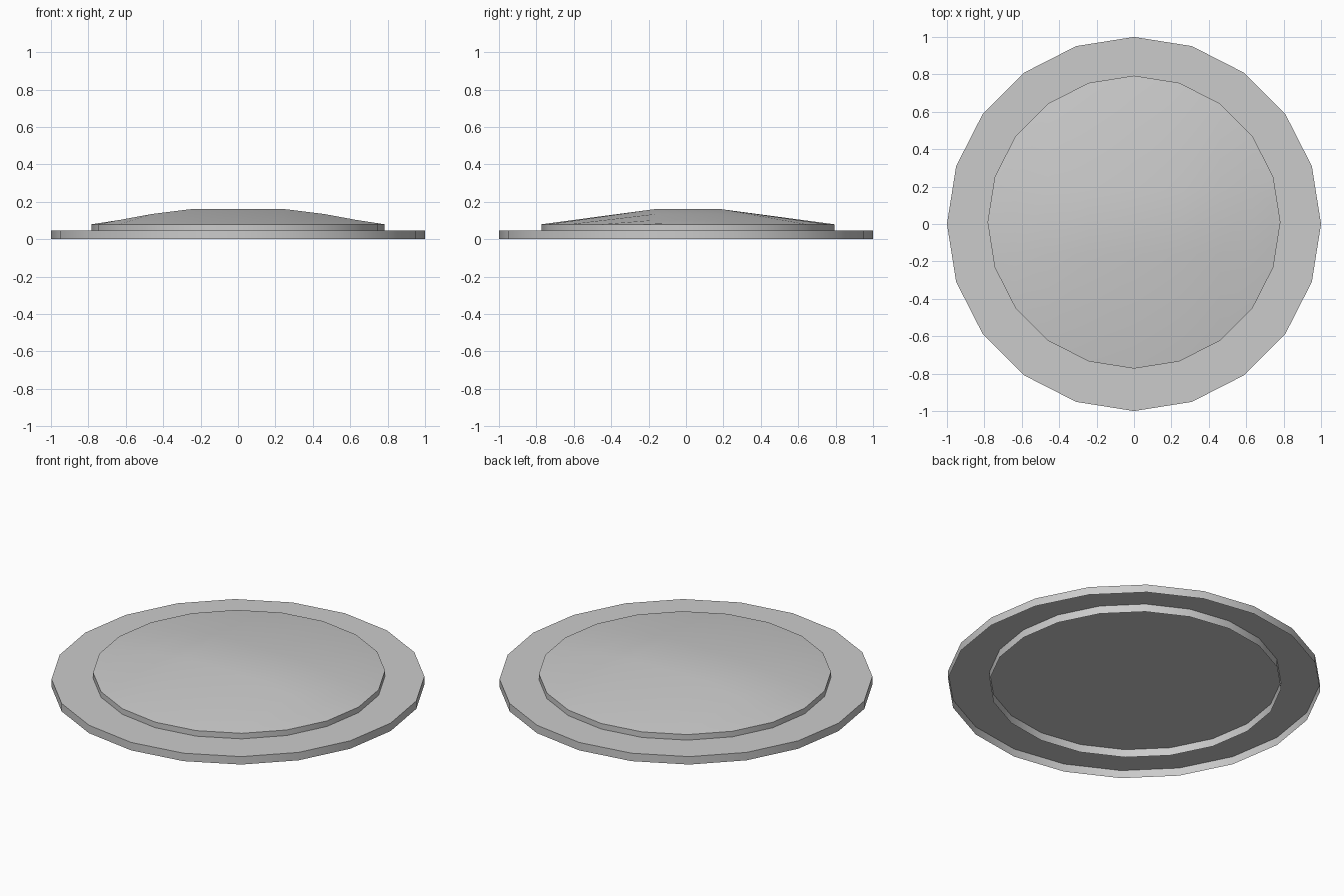
import bpy, bmesh
from math import sin, cos, pi, radians

if "Cube" in bpy.data.objects:
    bpy.data.objects.remove(bpy.data.objects["Cube"])

SIDES = 20


def ring(bm, r, z, cy=0.0):
    return [bm.verts.new((r * cos(2 * pi * i / SIDES), cy + r * sin(2 * pi * i / SIDES), z))
            for i in range(SIDES)]


def wall(bm, low, high):
    for i in range(SIDES):
        j = (i + 1) % SIDES
        bm.faces.new((low[i], low[j], high[j], high[i]))


def finish(bm, name):
    mesh = bpy.data.meshes.new(name)
    bm.to_mesh(mesh)
    bm.free()
    obj = bpy.data.objects.new(name, mesh)
    bpy.context.collection.objects.link(obj)
    bpy.ops.object.select_all(action='DESELECT')
    obj.select_set(True)
    bpy.context.view_layer.objects.active = obj
    bpy.ops.object.shade_smooth_by_angle(angle=radians(30))


# Flange: shallow disc, open underneath
bm = bmesh.new()
low, high = ring(bm, 1.0, 0.0), ring(bm, 1.0, 0.047)
wall(bm, low, high)
bm.faces.new(high)
finish(bm, "flange_disc")

# Raised lid: short wall reaching down through the flange, with a low crown
R, CY, EDGE = 0.783, 0.01, 0.08
bm = bmesh.new()
low, high = ring(bm, R, 0.0, CY), ring(bm, R, EDGE, CY)
wall(bm, low, high)

# Crown: columns across x, each with two inner points (half width, height)
crown = [(0.17, 0.162), (0.17, 0.162), (0.17, 0.135), (0.17, 0.103), (0.10, 0.086)]
columns = []
for j in range(-4, 5):
    half, z = crown[abs(j)]
    x = R * sin(j * pi / 10)
    columns.append([high[(15 + j) % SIDES],
                    bm.verts.new((x, CY - half, z)),
                    bm.verts.new((x, CY + half, z)),
                    high[(5 - j) % SIDES]])
for a, b in zip(columns, columns[1:]):
    for k in range(3):
        bm.faces.new((a[k], b[k], b[k + 1], a[k + 1]))
for k in range(3):
    bm.faces.new((columns[-1][k], high[0], columns[-1][k + 1]))
    bm.faces.new((columns[0][k + 1], high[10], columns[0][k]))
finish(bm, "domed_lid")
